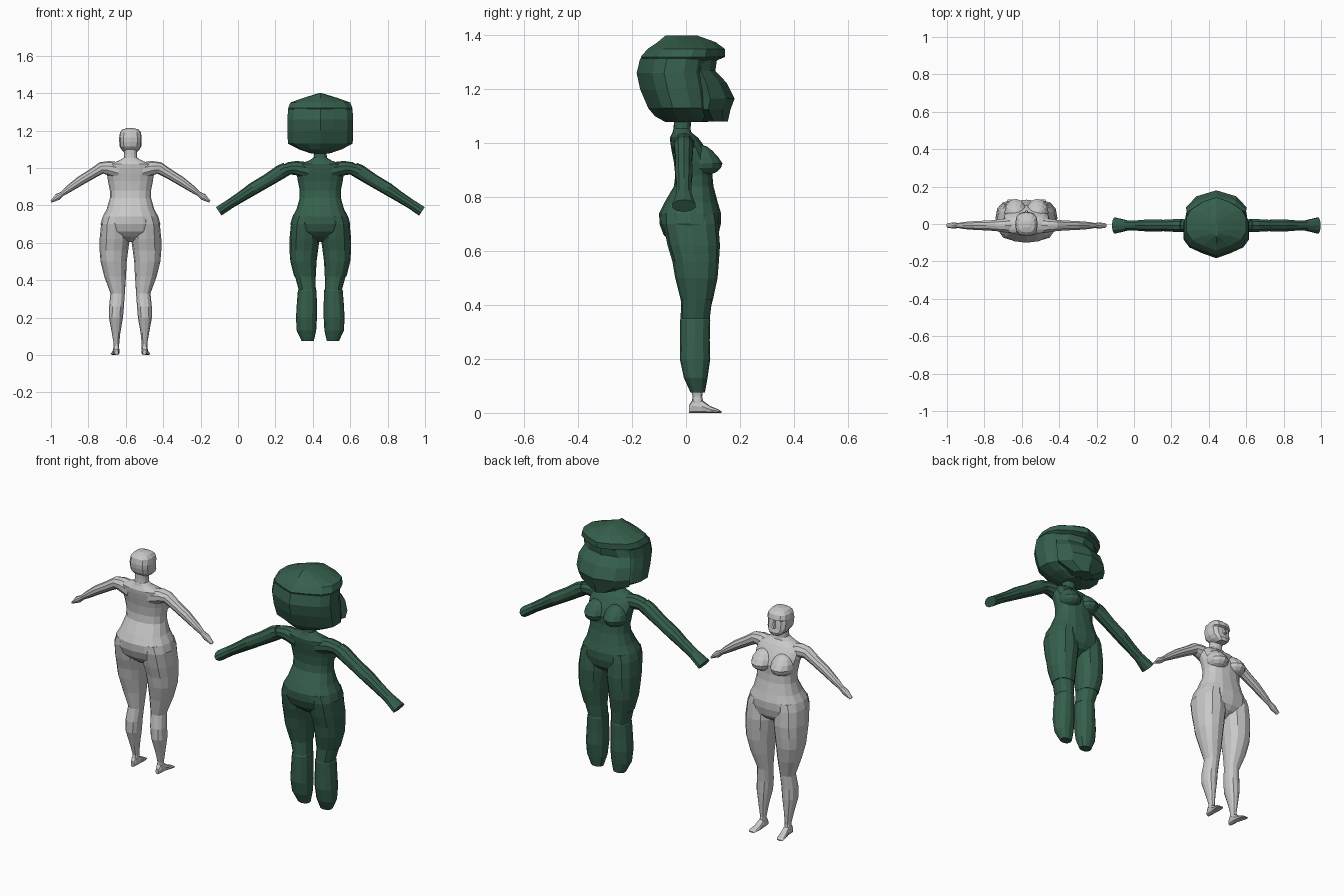
import bpy, bmesh, math
from mathutils import Vector


def material(name, rgb):
    m = bpy.data.materials.new(name)
    m.diffuse_color = (*rgb, 1)
    return m


GREY = material("pale grey", (0.58, 0.58, 0.58))
GREEN = material("dark green", (0.036, 0.115, 0.072))


def oval(n, p):
    """Unit superellipse outline; p=2 round, larger is boxier."""
    pts = []
    for i in range(n):
        a = 2 * math.pi * i / n
        c, s = math.cos(a), math.sin(a)
        pts.append((math.copysign(abs(c) ** (2 / p), c), math.copysign(abs(s) ** (2 / p), s)))
    return pts


# Hair outline: flat sides, pointed seam at front and back
HALF = [(0, -1), (.42, -.82), (.82, -.6), (1, -.3), (1, .2), (.86, .52), (.45, .82), (0, 1)]
HAIR = HALF + [(-u, v) for u, v in HALF[-2:0:-1]]


def link(name, bm, mat, ox):
    me = bpy.data.meshes.new(name)
    bm.to_mesh(me)
    bm.free()
    me.materials.append(mat)
    ob = bpy.data.objects.new(name, me)
    ob.location.x = ox
    bpy.context.collection.objects.link(ob)
    return ob


def loft(name, rings, mat, ox):
    bm = bmesh.new()
    loops = [[bm.verts.new(v) for v in r] for r in rings]
    n = len(loops[0])
    for a, b in zip(loops, loops[1:]):
        for i in range(n):
            bm.faces.new((a[i], a[(i + 1) % n], b[(i + 1) % n], b[i]))
    bm.faces.new(loops[0])
    bm.faces.new(loops[-1])
    bmesh.ops.recalc_face_normals(bm, faces=bm.faces)
    return link(name, bm, mat, ox)


def stack(name, rows, mat, ox, side=1, n=16, p=2.3, outline=None):
    """Loft of level rings, each row = z, x0, x1, y0, y1."""
    rings = []
    for z, x0, x1, y0, y1 in rows:
        cx, rx, cy, ry = (x0 + x1) / 2, (x1 - x0) / 2, (y0 + y1) / 2, (y1 - y0) / 2
        rings.append([(side * (cx + rx * u), cy + ry * v, z) for u, v in outline or oval(n, p)])
    return loft(name, rings, mat, ox)


def centred(name, rows, mat, ox, **kw):
    """Level rings symmetric in x, each row = z, half width, y0, y1."""
    return stack(name, [(z, -w, w, a, b) for z, w, a, b in rows], mat, ox, **kw)


def tube(name, path, mat, ox, side, n=10):
    """Limb along a path in the xz plane, each point = x, z, radius, y radius."""
    rings = []
    for i, (x, z, r, ry) in enumerate(path):
        a, b = path[max(i - 1, 0)], path[min(i + 1, len(path) - 1)]
        d = Vector((b[0] - a[0], b[1] - a[1])).normalized()
        rings.append([(side * (x - d.y * r * u), -0.008 + ry * v, z + d.x * r * u) for u, v in oval(n, 2)])
    return loft(name, rings, mat, ox)


def teardrop(name, centre, radii, mat, ox):
    """Sphere stretched upward so it slopes into the chest."""
    bm = bmesh.new()
    bmesh.ops.create_uvsphere(bm, u_segments=12, v_segments=8, radius=1)
    for v in bm.verts:
        k = v.co.copy()
        if k.z > 0:
            k.y *= 1 - .45 * k.z
            k.z *= 1.5
        v.co = Vector([c + r * q for c, r, q in zip(centre, radii, k)])
    return link(name, bm, mat, ox)


TORSO = [(.605, .02, -.02, .05), (.635, .10, -.06, .10), (.66, .145, -.083, .12),
         (.70, .16, -.098, .129), (.74, .149, -.1, .13), (.78, .127, -.08, .118), (.84, .11, -.045, .102),
         (.88, .11, -.04, .098), (.93, .12, -.045, .1), (.97, .126, -.053, .08),
         (1.0, .126, -.058, .06), (1.02, .115, -.06, .045), (1.04, .06, -.05, .02), (1.055, .036, -.046, .016)]
THIGH = [(.74, .02, .14, -.085, .115), (.70, .012, .157, -.085, .12), (.62, .004, .165, -.068, .126),
         (.56, .012, .165, -.05, .122), (.50, .02, .16, -.04, .117), (.42, .024, .14, -.02, .10)]
SHIN = [(.33, .03, .107, -.005, .075), (.26, .035, .114, -.018, .07), (.2, .04, .115, -.018, .07),
        (.12, .054, .10, .008, .065), (.06, .06, .09, .025, .06), (.035, .06, .092, .02, .065)]
BOOT = [(.43, .026, .138, -.018, .098), (.35, .024, .116, -.02, .088), (.345, .02, .12, -.022, .09),
        (.27, .018, .126, -.022, .088), (.2, .018, .13, -.023, .09),
        (.13, .022, .126, -.008, .08), (.075, .035, .10, .017, .07)]


def figure(prefix, mat, ox):
    """Torso, bust and neck shared by the body and the suit."""
    centred(prefix + "_torso", TORSO, mat, ox)
    centred(prefix + "_neck", [(1.04, .036, -.047, .017), (1.075, .034, -.045, .018),
                               (1.10, .036, -.045, .02)], mat, ox, n=12)
    for s in (-1, 1):
        teardrop(prefix + "_breast", (s * .058, .062, .925), (.06, .073, .045), mat, ox)


# Grey body
BX = -.575
figure("body", GREY, BX)
for s in (-1, 1):
    stack("body_leg", THIGH + SHIN, GREY, BX, s, n=12)
    tube("body_arm", [(.06, .985, .045, .045), (.12, 1.0, .038, .038), (.155, 1.0, .032, .032),
                      (.2, .972, .027, .028), (.27, .93, .025, .025), (.33, .888, .019, .02),
                      (.365, .862, .013, .014), (.39, .845, .018, .017), (.424, .82, .006, .012)],
         GREY, BX, s)
    # foot, lofted from heel to toe
    foot = []
    for y, top, x0, x1 in ((.012, .03, .065, .085), (.025, .05, .06, .092), (.06, .048, .058, .094),
                           (.09, .025, .058, .10), (.118, .014, .062, .106), (.132, .006, .07, .1)):
        foot.append([(s * ((x0 + x1) / 2 + (x1 - x0) / 2 * u), y, top / 2 * (1 + v)) for u, v in oval(8, 2.6)])
    loft("body_foot", foot, GREY, BX)
centred("head", [(1.078, .025, .0, .06), (1.095, .046, -.04, .066), (1.115, .058, -.058, .06),
                 (1.14, .06, -.064, .056), (1.16, .06, -.065, .052), (1.165, .06, -.065, .064),
                 (1.19, .056, -.06, .056), (1.205, .044, -.045, .04), (1.213, .018, -.02, .015)],
        GREY, BX, n=12, p=2.8)
centred("nose", [(1.115, .006, .04, .06), (1.122, .011, .04, .074), (1.16, .005, .04, .058)],
        GREY, BX, n=6)

# Green suit
SX = .44
figure("suit", GREEN, SX)
for s in (-1, 1):
    stack("suit_leg", THIGH, GREEN, SX, s, n=12)
    stack("boot", BOOT, GREEN, SX, s, n=12)
    tube("suit_shoulder", [(.06, .985, .045, .045), (.13, 1.0, .038, .038), (.165, .998, .034, .034),
                           (.195, .985, .03, .03)], GREEN, SX, s)
    tube("sleeve", [(.18, .995, .036, .036), (.21, .98, .039, .036), (.28, .935, .035, .032),
                    (.36, .888, .034, .034), (.42, .848, .029, .029), (.48, .81, .026, .029),
                    (.543, .768, .027, .045)], GREEN, SX, s)

# Large bobbed hair with overhanging cap
centred("hair", [(1.078, .05, -.075, .08), (1.10, .115, -.115, .11), (1.13, .173, -.14, .12),
                 (1.2, .176, -.17, .12), (1.26, .176, -.183, .108), (1.315, .172, -.17, .115)],
        GREEN, SX, outline=HAIR)
centred("hair_cap", [(1.305, .16, -.16, .11), (1.32, .172, -.168, .145), (1.35, .16, -.142, .144),
                     (1.375, .09, -.105, .11), (1.40, .008, -.075, .04)], GREEN, SX, outline=HAIR)
# Fringe: broad front lock folded along a sharp central seam
centred("fringe", [(1.31, .12, .0, .115), (1.27, .14, .0, .107), (1.225, .16, .0, .15),
                   (1.165, .162, .0, .18), (1.125, .155, .0, .165), (1.08, .06, .05, .155)],
        GREEN, SX, n=8, p=1.6)
